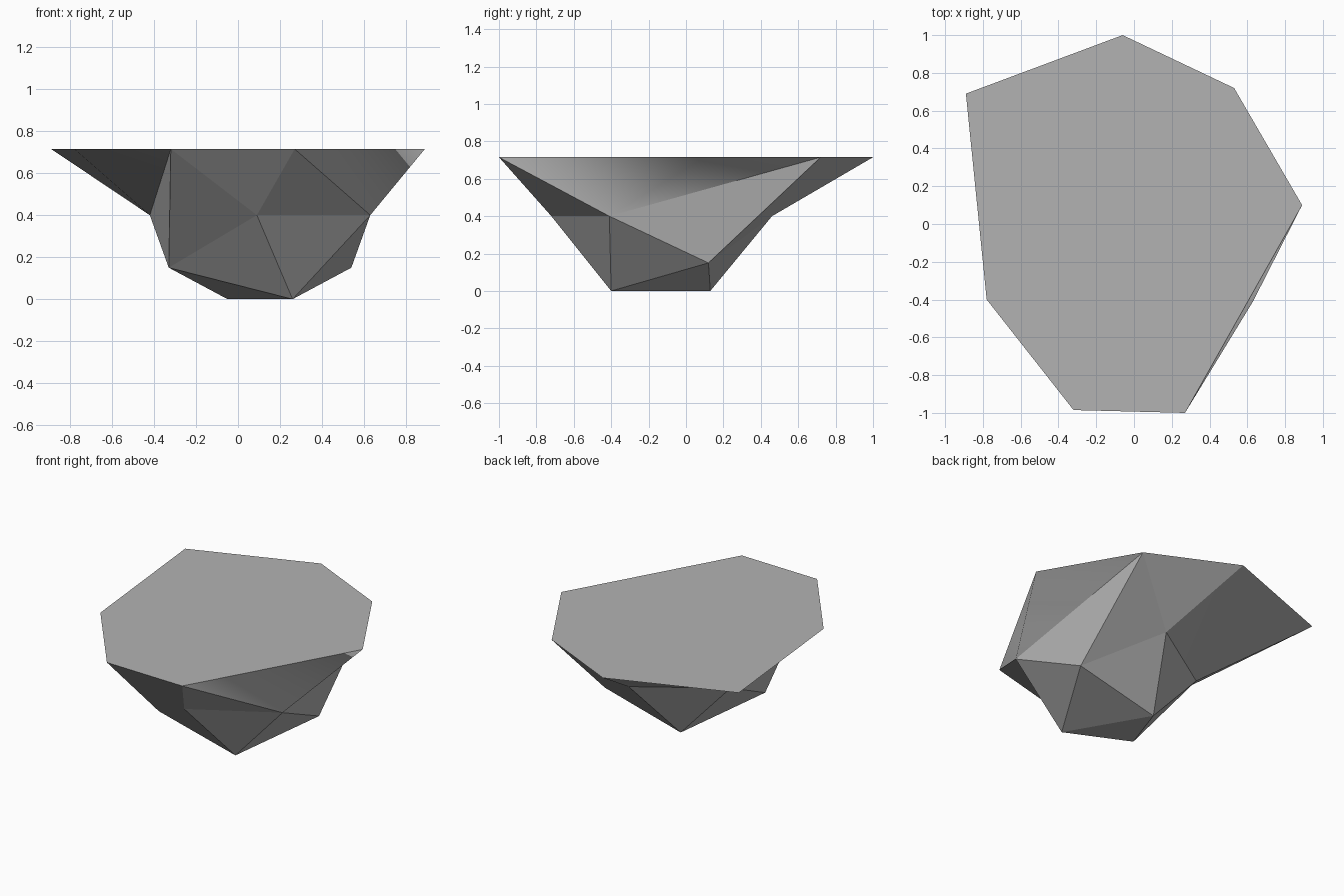
import bpy
import bmesh

cube = bpy.data.objects.get("Cube")
if cube:
    bpy.data.objects.remove(cube, do_unlink=True)

# Flat stone colour
stone = bpy.data.materials.new("stone_grey")
stone.use_nodes = True
colour = (0.45, 0.45, 0.45, 1.0)
stone.diffuse_color = colour
stone.node_tree.nodes["Principled BSDF"].inputs["Base Color"].default_value = colour

# Corners of the rock, grouped by height: flat top, shoulder, belly, foot
LEVELS = {
    0.715: {"A": (-0.06, 1.0), "B": (0.53, 0.72), "C": (0.89, 0.10),
            "D": (0.27, -1.0), "E": (-0.32, -0.985), "F": (-0.78, -0.40),
            "G": (-0.89, 0.69)},
    0.40: {"H": (0.63, -0.41), "I": (0.09, -0.72), "N": (0.12, 0.46),
           "P": (-0.42, 0.11)},
    0.15: {"L": (0.54, 0.12), "M": (-0.33, -0.40)},
    0.0: {"J": (0.26, -0.40), "K": (-0.05, 0.13)},
}
TOP = "ABCDEFG"
FACETS = {
    "foot": "JKL JKM HJL KLN KNP KPM IHJ IJM",
    "front": "DHI MEI EDI",
    "left": "HDC HBC HLB LBN",
    "back": "NBA PNA AGP",
    "right": "MPE EPF FPG",
}
# Creases that stay soft, joining two facets into one curved face
SOFT = [set("HC"), set("FP"), set("AP")]

bm = bmesh.new()
corner = {}
for z, points in LEVELS.items():
    for name, (x, y) in points.items():
        corner[name] = bm.verts.new((x, y, z))
names = {vert: name for name, vert in corner.items()}

bm.faces.new([corner[c] for c in TOP])
for group in FACETS.values():
    for facet in group.split():
        bm.faces.new([corner[c] for c in facet])
bmesh.ops.recalc_face_normals(bm, faces=bm.faces[:])

for face in bm.faces:
    face.smooth = True
for edge in bm.edges:
    edge.smooth = {names[v] for v in edge.verts} in SOFT

mesh = bpy.data.meshes.new("flat_topped_rock")
bm.to_mesh(mesh)
bm.free()
mesh.materials.append(stone)
rock = bpy.data.objects.new("flat_topped_rock", mesh)
bpy.context.collection.objects.link(rock)
